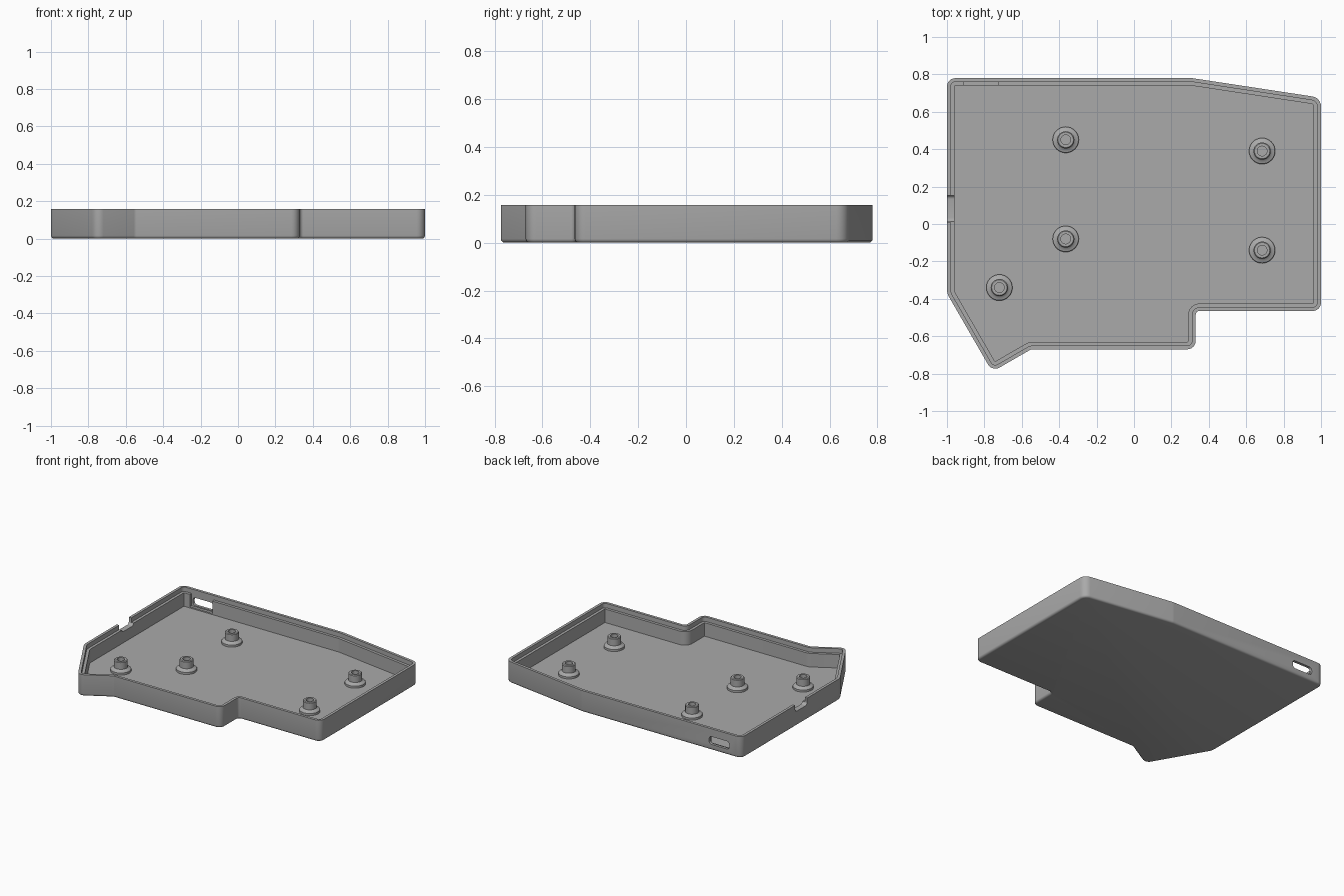
import bpy, bmesh, math
from mathutils import Vector

old = bpy.data.objects.get("Cube")
if old:
    bpy.data.objects.remove(old, do_unlink=True)

grey = bpy.data.materials.new("mid grey")
grey.use_nodes = True
grey.diffuse_color = (0.4, 0.4, 0.4, 1)
grey.node_tree.nodes["Principled BSDF"].inputs["Base Color"].default_value = grey.diffuse_color

HEIGHT, LEDGE, FLOOR = 0.158, 0.125, 0.025


def make_object(name, bm):
    bmesh.ops.recalc_face_normals(bm, faces=bm.faces)
    mesh = bpy.data.meshes.new(name)
    bm.to_mesh(mesh)
    bm.free()
    mesh.materials.append(grey)
    obj = bpy.data.objects.new(name, mesh)
    bpy.context.collection.objects.link(obj)
    return obj


def select_only(obj):
    bpy.ops.object.select_all(action='DESELECT')
    obj.select_set(True)
    bpy.context.view_layer.objects.active = obj


def smooth(obj):
    select_only(obj)
    bpy.ops.object.shade_smooth_by_angle(angle=math.radians(32))


# Tray outline, counterclockwise: x, y, corner radius
OUTLINE = [(-1, 0.78, 0.045), (-1, -0.371, 0.09), (-0.758, -0.79, 0.045),
           (-0.55, -0.67, 0.03), (0.33, -0.67, 0.045), (0.33, -0.465, 0.02),
           (1, -0.465, 0.045), (1, 0.675, 0.055), (0.31, 0.78, 0.1)]


def ring(offset, z, steps=6):
    """Outline moved inwards by offset, with rounded corners."""
    points = []
    corners = [Vector(c[:2]) for c in OUTLINE]
    for i, p in enumerate(corners):
        a = (p - corners[i - 1]).normalized()
        b = (corners[(i + 1) % len(corners)] - p).normalized()
        na, nb = Vector((-a.y, a.x)), Vector((-b.y, b.x))
        side = 1 if a.cross(b) > 0 else -1
        r = OUTLINE[i][2] * side
        centre = p + (na + nb) / (1 + na.dot(nb)) * r
        for k in range(steps + 1):
            n = na.slerp(nb, k / steps)
            points.append((centre + n * (offset - r)).to_3d() + Vector((0, 0, z)))
    return points


# Tray shell: rounded bottom edge, wall, stepped rim and floor
profile = [(0.016, 0), (0.008, 0.002), (0.002, 0.008), (0, 0.016), (0, HEIGHT),
           (0.02, HEIGHT), (0.02, LEDGE), (0.04, LEDGE), (0.04, FLOOR)]
bm = bmesh.new()
loops = [[bm.verts.new(p) for p in ring(o, z)] for o, z in profile]
for low, high in zip(loops, loops[1:]):
    for j in range(len(low)):
        bm.faces.new((low[j - 1], low[j], high[j], high[j - 1]))
bm.faces.new(loops[0])
bm.faces.new(loops[-1])
tray = make_object("tray", bm)


def cut(name, low, high, axis=None, radius=0.02):
    """Cut a box out of the tray, its edges along axis rounded."""
    bm = bmesh.new()
    bmesh.ops.create_cube(bm, size=1)
    low, high = Vector(low), Vector(high)
    for v in bm.verts:
        v.co = [(l + h) / 2 + c * (h - l) for c, l, h in zip(v.co, low, high)]
    if axis is not None:
        edges = [e for e in bm.edges
                 if abs((e.verts[0].co - e.verts[1].co).normalized()[axis]) > 0.9]
        bmesh.ops.bevel(bm, geom=edges, offset=radius, segments=5,
                        profile=0.5, affect='EDGES')
    cutter = make_object(name, bm)
    cutter.hide_render = True
    mod = tray.modifiers.new(name, 'BOOLEAN')
    mod.operation = 'DIFFERENCE'
    mod.solver = 'EXACT'
    mod.object = cutter
    select_only(tray)
    bpy.ops.object.modifier_apply(modifier=name)
    bpy.data.objects.remove(cutter, do_unlink=True)


# Connector slot with its inner pocket, and cable notch in the side wall
cut("connector_slot", (-0.9, 0.7, 0.042), (-0.735, 0.85, 0.1), axis=1)
cut("connector_pocket", (-0.912, 0.7, 0.034), (-0.728, 0.76, 0.14))
cut("cable_notch", (-1.1, 0.012, 0.108), (-0.93, 0.153, 0.25), axis=0)
smooth(tray)


def standoff(name, x, y, segments=32):
    """Hollow screw post with a wider foot."""
    section = [(0.07, FLOOR - 0.005), (0.07, 0.04), (0.065, 0.046), (0.052, 0.05),
               (0.046, 0.056), (0.046, 0.105), (0.041, 0.11), (0.026, 0.11),
               (0.026, 0.045)]
    bm = bmesh.new()
    rings = []
    for r, z in section:
        turns = [2 * math.pi * k / segments for k in range(segments)]
        rings.append([bm.verts.new((x + r * math.cos(t), y + r * math.sin(t), z))
                      for t in turns])
    for low, high in zip(rings, rings[1:]):
        for j in range(segments):
            bm.faces.new((low[j - 1], low[j], high[j], high[j - 1]))
    bm.faces.new(rings[0])
    bm.faces.new(rings[-1])
    smooth(make_object(name, bm))


for name, x, y in [("back_right", -0.365, 0.45), ("back_left", 0.685, 0.39),
                   ("middle_right", -0.365, -0.08), ("front_left", 0.685, -0.14),
                   ("front_right", -0.72, -0.34)]:
    standoff("standoff_" + name, x, y)
